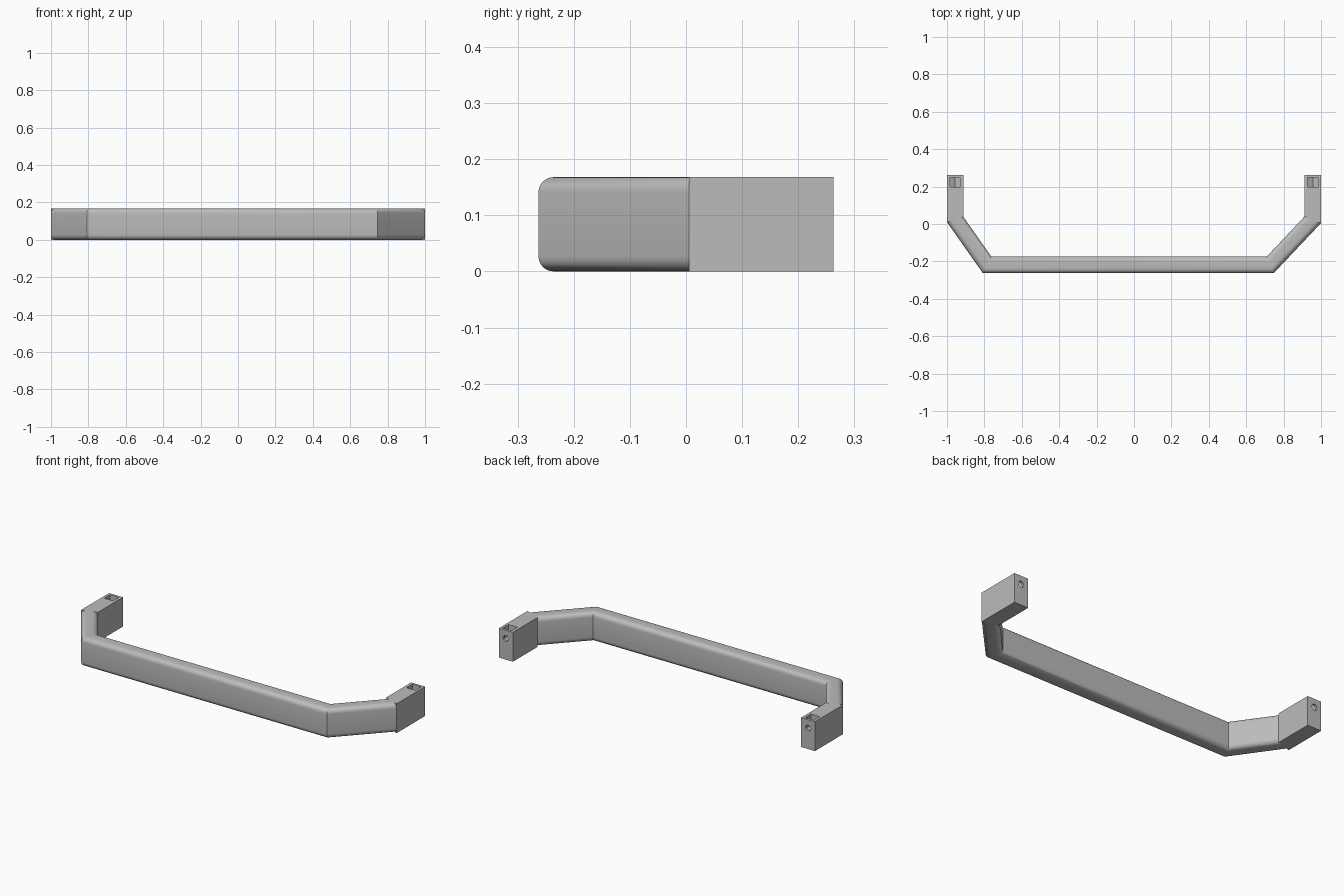
import bpy, bmesh
from math import cos, sin, pi, radians

HEIGHT = 0.168
WIDTH = 0.089
FILLET = 0.027
BACK = 0.263

if "Cube" in bpy.data.objects:
    bpy.data.objects.remove(bpy.data.objects["Cube"])

grey = bpy.data.materials.new("plain grey")
grey.use_nodes = True
colour = (0.5, 0.5, 0.5, 1)
grey.diffuse_color = colour
grey.node_tree.nodes["Principled BSDF"].inputs["Base Color"].default_value = colour


def loft(name, rings, caps=True):
    """Skin a row of equal point rings into a mesh object."""
    bm = bmesh.new()
    loops = [[bm.verts.new(p) for p in ring] for ring in rings]
    n = len(loops[0])
    for a, b in zip(loops, loops[1:]):
        for i in range(n):
            j = (i + 1) % n
            bm.faces.new((a[i], a[j], b[j], b[i]))
    if caps:
        bm.faces.new(loops[0])
        bm.faces.new(loops[-1])
    bmesh.ops.recalc_face_normals(bm, faces=bm.faces)
    mesh = bpy.data.meshes.new(name)
    bm.to_mesh(mesh)
    bm.free()
    mesh.materials.append(grey)
    obj = bpy.data.objects.new(name, mesh)
    bpy.context.collection.objects.link(obj)
    return obj


def select(obj):
    bpy.ops.object.select_all(action='DESELECT')
    obj.select_set(True)
    bpy.context.view_layer.objects.active = obj


def section(outer, inner, radius=FILLET, steps=6):
    """Upright rounded rectangle spanning a mitre line from outer to inner."""
    ring = []
    corners = ((WIDTH - radius, HEIGHT - radius), (radius, HEIGHT - radius),
               (radius, radius), (WIDTH - radius, radius))
    for k, (u, z) in enumerate(corners):
        for s in range(steps + 1 if radius else 1):
            a = (k + s / steps) * pi / 2
            t = (u + radius * cos(a)) / WIDTH
            ring.append((outer[0] + (inner[0] - outer[0]) * t,
                         outer[1] + (inner[1] - outer[1]) * t,
                         z + radius * sin(a)))
    return ring


def cut(obj, cutter):
    cutter.hide_render = True
    mod = obj.modifiers.new("cut", 'BOOLEAN')
    mod.operation = 'DIFFERENCE'
    mod.solver = 'EXACT'
    mod.object = cutter
    select(obj)
    bpy.ops.object.modifier_apply(modifier=mod.name)
    bpy.data.objects.remove(cutter)


# Mitre lines (outer point, inner point) from the right end to the left end
mitres = [((-1, 0.01), (-0.912, 0.038)),
          ((-0.808, -BACK), (-0.763, -0.174)),
          ((0.747, -BACK), (0.71, -0.174)),
          ((1, 0.005), (0.911, 0.04))]

# Grip bar with its two angled arms
select(loft("grip_bar", [section(*m) for m in mitres], caps=False))
bpy.ops.object.shade_smooth_by_angle(angle=radians(30))

# Square mounting legs, each with a nut pocket and a screw hole
for name, (outer, inner) in (("right_leg", mitres[0]), ("left_leg", mitres[3])):
    end = section((outer[0], BACK), (inner[0], BACK), radius=0)
    leg = loft(name, [section(outer, inner, radius=0), end])
    x = (outer[0] + inner[0]) / 2
    x += 0.001 if x > 0 else -0.001
    nut_z, half = 0.12, 0.028

    # Slot open at the top with a pointed floor
    profile = [(-half, 0.2), (-half, nut_z - 0.016), (0, nut_z - 0.032),
               (half, nut_z - 0.016), (half, 0.2)]
    cut(leg, loft("pocket_cutter",
                  [[(x + u, y, z) for u, z in profile] for y in (0.197, 0.249)]))

    # Screw hole from the back end through the pocket
    circle = [(0.017 * cos(i * pi / 12), 0.017 * sin(i * pi / 12)) for i in range(24)]
    cut(leg, loft("hole_cutter",
                  [[(x + u, y, nut_z + v) for u, v in circle] for y in (0.14, 0.3)]))
    select(leg)
    bpy.ops.object.shade_smooth_by_angle(angle=radians(25))
